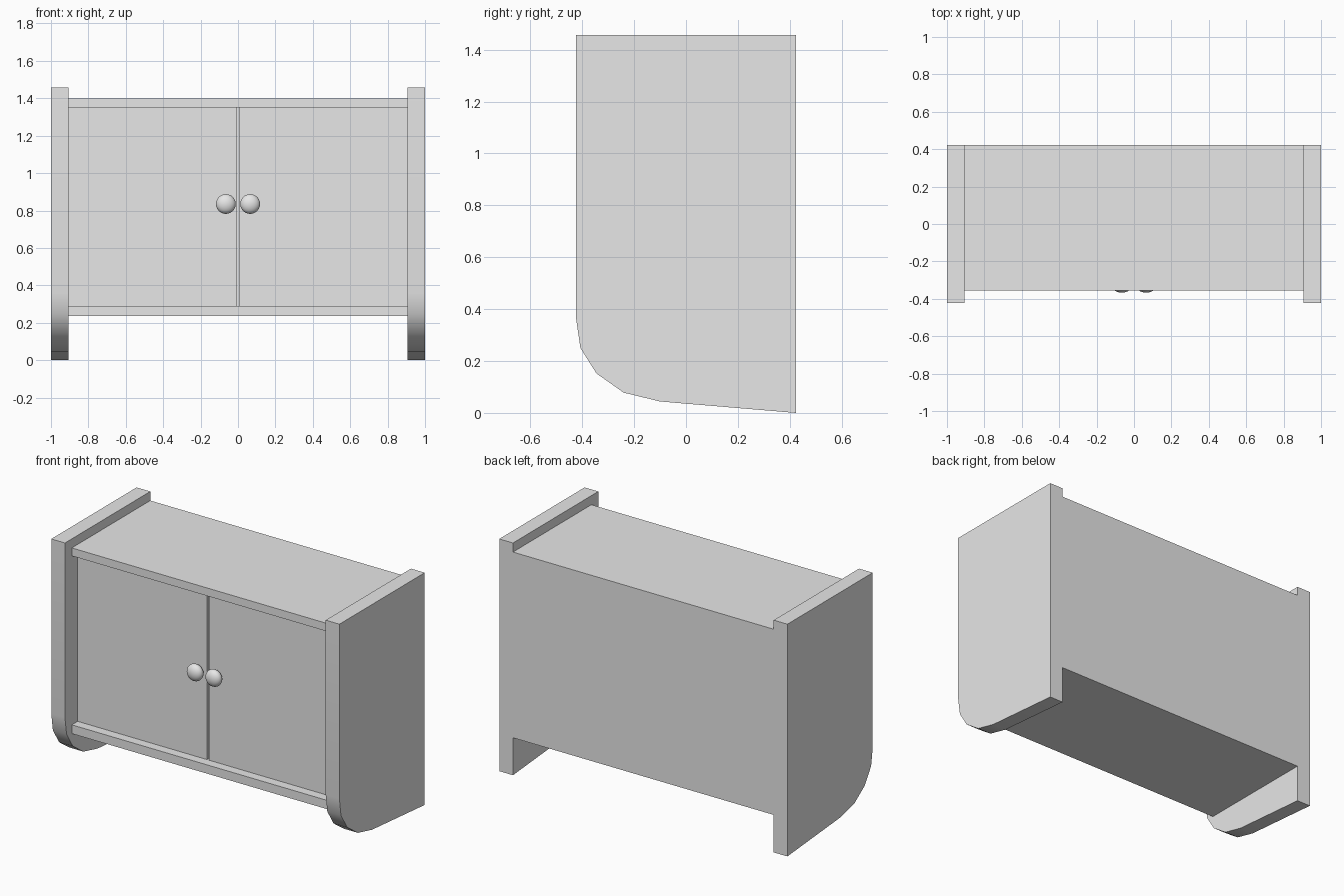
import bpy, bmesh
from math import radians

cube = bpy.data.objects.get("Cube")
if cube:
    bpy.data.objects.remove(cube, do_unlink=True)

# Single light grey finish
grey = bpy.data.materials.new("light grey")
grey.use_nodes = True
colour = (0.8, 0.8, 0.8, 1)
grey.diffuse_color = colour
grey.node_tree.nodes["Principled BSDF"].inputs["Base Color"].default_value = colour

INNER = 0.905             # inner face of the side panels
BACK = 0.423
FRONT = -0.355            # front edge of the boards
DOOR_FRONT = -0.297
BOTTOM, FLOOR, CEILING, TOP = 0.235, 0.29, 1.35, 1.40


def finish(name, bm):
    bmesh.ops.recalc_face_normals(bm, faces=bm.faces)
    mesh = bpy.data.meshes.new(name)
    bm.to_mesh(mesh)
    bm.free()
    mesh.materials.append(grey)
    obj = bpy.data.objects.new(name, mesh)
    bpy.context.collection.objects.link(obj)
    return obj


def smooth(obj):
    bpy.ops.object.select_all(action="DESELECT")
    obj.select_set(True)
    bpy.context.view_layer.objects.active = obj
    bpy.ops.object.shade_smooth_by_angle(angle=radians(35))


def box(name, low, high):
    bm = bmesh.new()
    bmesh.ops.create_cube(bm, size=1)
    for v in bm.verts:
        v.co = [h if c > 0 else l for c, l, h in zip(v.co, low, high)]
    return finish(name, bm)


def side_panel(name, x0, x1):
    # Side outline with a rounded lower front corner
    outline = [(BACK, 1.457), (-BACK, 1.457), (-BACK, 0.36), (-0.407, 0.25),
               (-0.345, 0.152), (-0.24, 0.078), (-0.1, 0.044), (BACK, 0)]
    bm = bmesh.new()
    face = bm.faces.new([bm.verts.new((x0, y, z)) for y, z in outline])
    new = bmesh.ops.extrude_face_region(bm, geom=[face])["geom"]
    bmesh.ops.translate(bm, vec=(x1 - x0, 0, 0),
                        verts=[g for g in new if isinstance(g, bmesh.types.BMVert)])
    smooth(finish(name, bm))


def knob(name, x):
    # Slightly flattened ball resting on the door
    bm = bmesh.new()
    bmesh.ops.create_uvsphere(bm, u_segments=24, v_segments=14, radius=0.053)
    for v in bm.verts:
        a, b, c = v.co
        v.co = (x + a, DOOR_FRONT - 0.035 - c * 0.66, 0.835 + b)
    smooth(finish(name, bm))


# Carcass boards
box("top_board", (-INNER, FRONT, CEILING), (INNER, BACK, TOP))
box("bottom_board", (-INNER, FRONT, BOTTOM), (INNER, BACK, FLOOR))
box("back_panel", (-INNER, BACK - 0.03, FLOOR), (INNER, BACK, CEILING))

# Mirrored sides, doors and knobs
for side, s in (("left", 1), ("right", -1)):
    side_panel(side + "_side_panel", s * INNER, s)
    x0, x1 = sorted((s * 0.008, s * INNER))
    box(side + "_door", (x0, DOOR_FRONT, FLOOR), (x1, DOOR_FRONT + 0.05, CEILING))
    knob(side + "_knob", s * 0.065)
